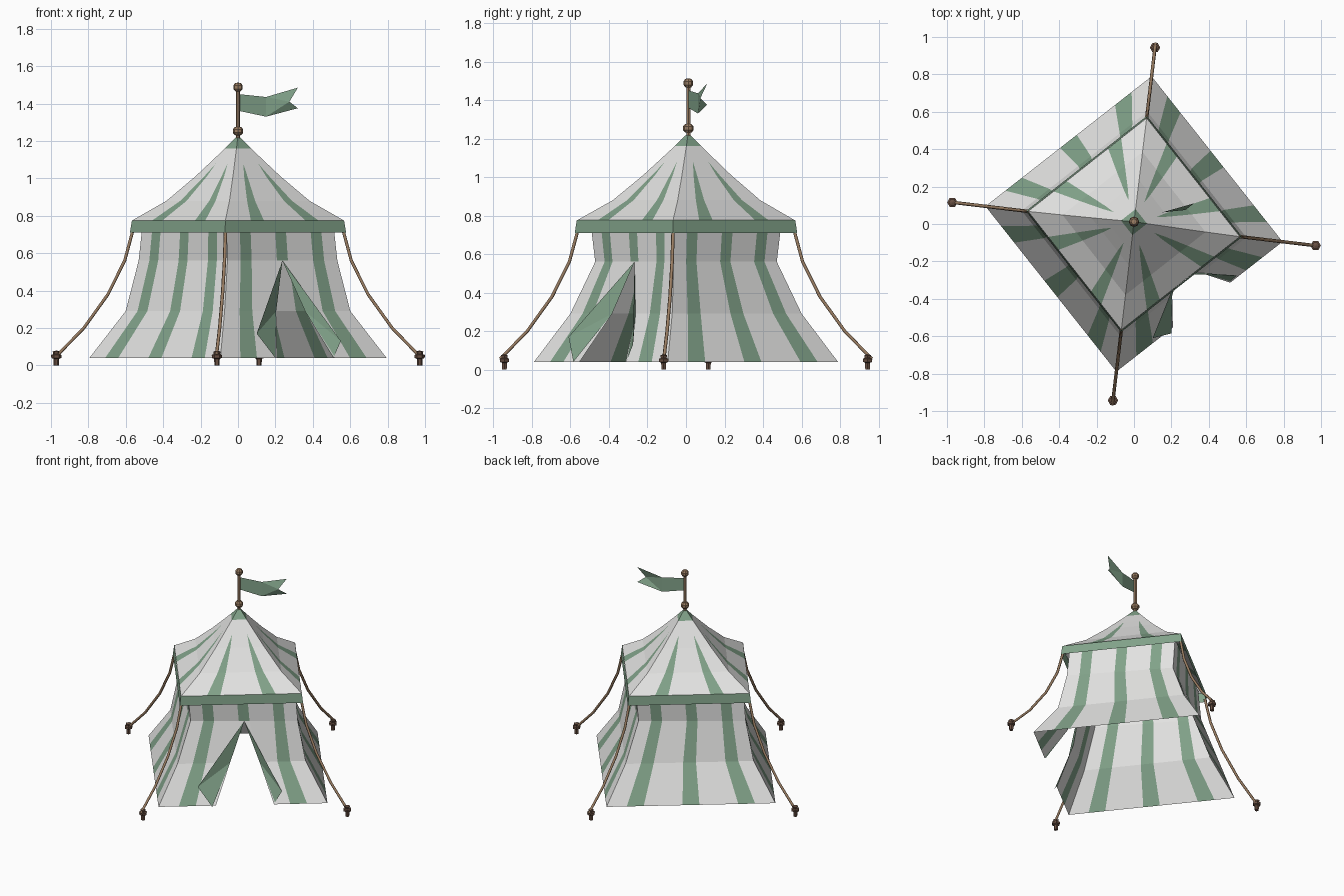
import bpy
import bmesh
from math import radians, cos, sin
from mathutils import Vector

if "Cube" in bpy.data.objects:
    bpy.data.objects.remove(bpy.data.objects["Cube"])

TURN = -6.8  # the square tent stands at a slight turn


def material(name, rgb):
    m = bpy.data.materials.new(name)
    m.use_nodes = True
    m.diffuse_color = (*rgb, 1)
    m.node_tree.nodes["Principled BSDF"].inputs["Base Color"].default_value = (*rgb, 1)
    m.node_tree.nodes["Principled BSDF"].inputs["Roughness"].default_value = 0.9
    return m


canvas = material("pale canvas", (0.76, 0.76, 0.75))
green = material("faded green", (0.22, 0.36, 0.25))
tan = material("tan wood and rope", (0.33, 0.21, 0.125))
brown = material("dark brown peg", (0.14, 0.08, 0.055))


class Shell:
    """Collects flat faces, sharing corners that coincide."""

    def __init__(self):
        self.bm = bmesh.new()
        self.cache = {}

    def face(self, points, slot=0):
        verts = []
        for p in points:
            key = tuple(round(c, 4) for c in p)
            if key not in self.cache:
                self.cache[key] = self.bm.verts.new(p)
            if self.cache[key] not in verts:
                verts.append(self.cache[key])
        if len(verts) > 2:
            self.bm.faces.new(verts).material_index = slot

    def finish(self, name, mats):
        mesh = bpy.data.meshes.new(name)
        self.bm.to_mesh(mesh)
        self.bm.free()
        for m in mats:
            mesh.materials.append(m)
        ob = bpy.data.objects.new(name, mesh)
        bpy.context.collection.objects.link(ob)
        return ob


def spot(k, r, z):
    a = radians(TURN + 90 * k)
    return Vector((r * cos(a), r * sin(a), z))


def on_side(k, ring, f):
    """Point at fraction f along side k of a square ring (z, rx, ry)."""
    z, rx, ry = ring
    radii = (rx, ry) if k % 2 == 0 else (ry, rx)
    return spot(k, radii[0], z).lerp(spot(k + 1, radii[1], z), f)


# Walls: flared striped sides, with a doorway in the front right side
wall_rings = [(0.04, 0.80, 0.795), (0.29, 0.605, 0.605), (0.56, 0.535, 0.475),
              (0.77, 0.512, 0.50)]
DOOR = 3
columns = [0, 0.12, 0.22, 0.45, 0.5, 0.55, 0.78, 0.88, 1]
striped = {1, 3, 4, 6}
door_left = {0: 0.34, 1: 0.41}
door_right = {0: 0.685, 1: 0.64}


def wall_fraction(k, level, col, right):
    if k == DOOR and level < 2 and col in (3, 4, 5):
        return (door_right if right else door_left)[level]
    return columns[col]


walls = Shell()
for k in range(4):
    for level in range(3):
        for col in range(len(columns) - 1):
            right = col >= 4
            quad = [on_side(k, wall_rings[lv], wall_fraction(k, lv, c, right))
                    for lv, c in ((level, col), (level, col + 1),
                                  (level + 1, col + 1), (level + 1, col))]
            beside_door = k == DOOR and level < 2 and col in (3, 4)
            walls.face(quad, 1 if col in striped and not beside_door else 0)
walls.finish("walls", [canvas, green])

# Door flaps folded outwards
apex = on_side(DOOR, wall_rings[2], 0.5)
for name, sides, tip, foot in (
        ("right_door_flap", door_left, (0.10, -0.61, 0.17), (0.20, -0.585, 0.04)),
        ("left_door_flap", door_right, (0.55, -0.275, 0.13), (0.51, -0.31, 0.04))):
    hinge = on_side(DOOR, wall_rings[1], sides[1])
    flap = Shell()
    flap.face([apex, hinge, Vector(tip)])
    flap.face([hinge, Vector(foot), Vector(tip)])
    flap.finish(name, [green])

# Roof: concave pyramid, two tapering stripes on each side, green cap
roof_rings = [(0.775, 0.57), (0.88, 0.385), (1.01, 0.23), (1.08, 0.155),
              (1.16, 0.07), (1.23, 0)]
half_width = [0.055, 0.05, 0.035, 0, 0, 0]
roof = Shell()


def roof_point(k, level, col):
    z, r = roof_rings[level]
    w = half_width[level]
    f = (0, 0.27 - w, 0.27 + w, 0.73 - w, 0.73 + w, 1)[col]
    return on_side(k, (z, r, r), f) + Vector((0, 0.012 * (z - 0.775) / 0.455, 0))


for k in range(4):
    for level in range(5):
        for col in range(5):
            quad = [roof_point(k, lv, c) for lv, c in (
                (level, col), (level, col + 1), (level + 1, col + 1), (level + 1, col))]
            roof.face(quad, 1 if col in (1, 3) or level == 4 else 0)
roof.finish("roof", [canvas, green])

# Valance: green band hanging from the eaves
band = Shell()
low, high = (0.71, 0.582, 0.582), (0.776, 0.571, 0.571)
for k in range(4):
    band.face([on_side(k, low, 0), on_side(k, low, 1), on_side(k, high, 1), on_side(k, high, 0)])
band.finish("valance", [green])


def lathe(name, profile, origin, mat, sides=6):
    """Turned solid from (radius, height) pairs."""
    s = Shell()
    origin = Vector(origin)

    def at(i, r, z):
        a = radians(360 * i / sides)
        return origin + Vector((r * cos(a), r * sin(a), z))

    for (r0, z0), (r1, z1) in zip(profile, profile[1:]):
        for i in range(sides):
            s.face([at(i, r0, z0), at(i + 1, r0, z0), at(i + 1, r1, z1), at(i, r1, z1)])
    return s.finish(name, [mat])


# Flag pole with two knobs
lathe("flag_pole", [(0, 0), (0.012, 0), (0.012, 0.28), (0, 0.28)], (0, 0.012, 1.2), tan)
knob = [(0, -0.024), (0.017, -0.022), (0.028, -0.009), (0.028, 0.009), (0.017, 0.022), (0, 0.024)]
lathe("lower_knob", knob, (0, 0.012, 1.253), tan, 8)
lathe("top_knob", [(r * 0.9, z) for r, z in knob], (0, 0.012, 1.488), tan, 8)

# Swallow-tailed flag
flag = Shell()
pole_top, pole_low = Vector((0.008, 0.012, 1.45)), Vector((0.008, 0.012, 1.36))
mid_top, mid_low = Vector((0.15, 0.062, 1.435)), Vector((0.15, 0.062, 1.33))
tail_top, tail_low = Vector((0.32, 0.11, 1.485)), Vector((0.32, 0.11, 1.375))
notch = Vector((0.275, 0.075, 1.41))
flag.face([pole_low, mid_low, mid_top, pole_top])
flag.face([mid_low, notch, mid_top])
flag.face([mid_low, tail_low, notch])
flag.face([mid_top, notch, tail_top])
flag.finish("flag", [green])

# Guy ropes and pegs at each corner
rope_path = [(0.565, 0.725), (0.61, 0.56), (0.70, 0.38), (0.83, 0.20), (0.972, 0.055)]
peg = [(0, 0), (0.014, 0), (0.015, 0.035), (0.027, 0.04), (0.028, 0.056),
       (0.017, 0.06), (0.02, 0.074), (0, 0.08)]
for k, corner in enumerate(("left", "back", "right", "front")):
    curve = bpy.data.curves.new(corner + "_rope", "CURVE")
    curve.dimensions = "3D"
    curve.bevel_depth = 0.009
    curve.bevel_resolution = 1
    curve.use_fill_caps = True
    line = curve.splines.new("POLY")
    line.points.add(len(rope_path) - 1)
    for point, (r, z) in zip(line.points, rope_path):
        point.co = (*spot(k, r, z), 1)
    curve.materials.append(tan)
    rope = bpy.data.objects.new(corner + "_rope", curve)
    bpy.context.collection.objects.link(rope)
    reach = 0.978 if k % 2 == 0 else 0.95
    lathe(corner + "_peg", peg, spot(k, reach, 0), brown)
